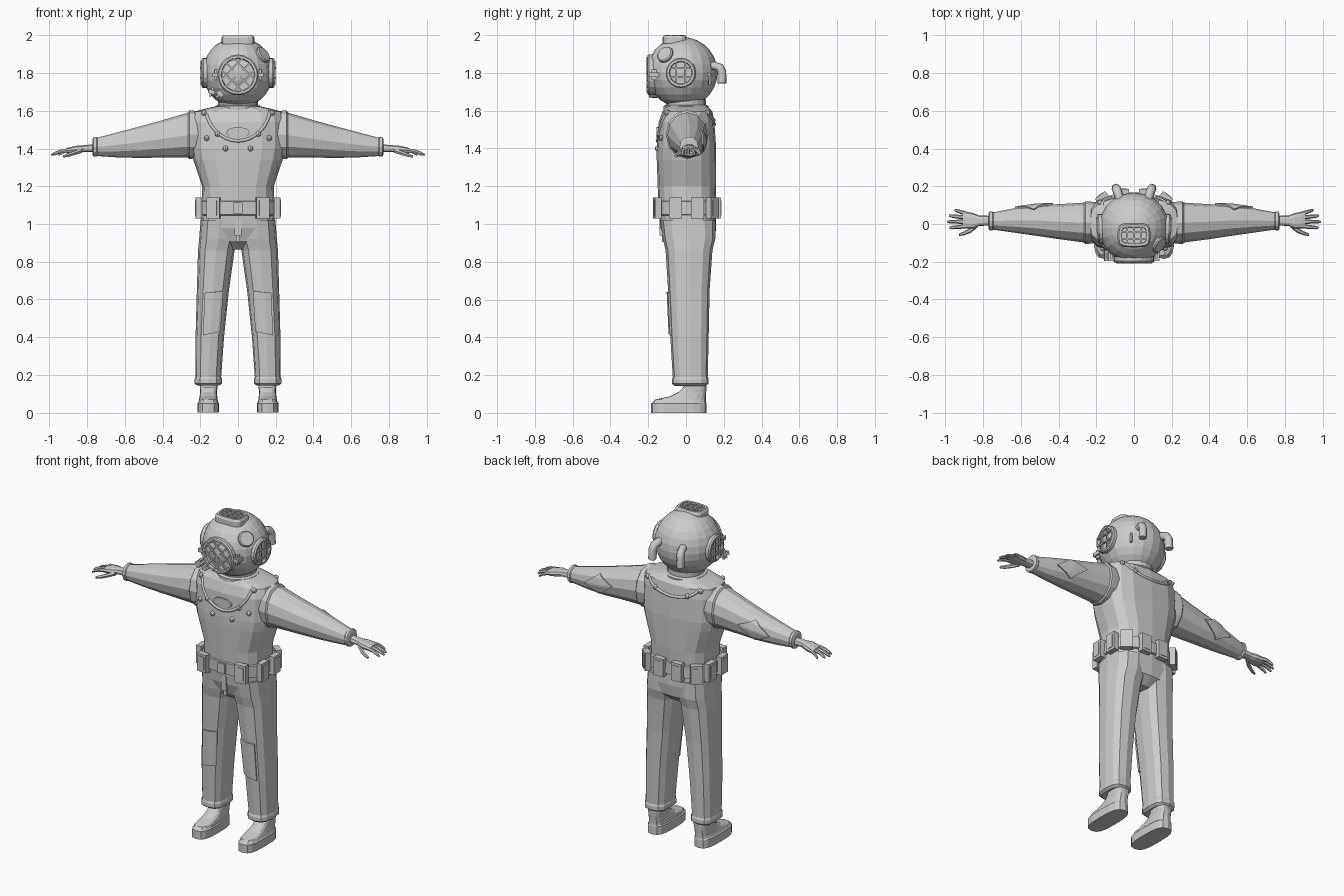
import bpy, bmesh
from math import cos, sin, pi, sqrt, radians
from mathutils import Matrix, Vector
from mathutils.bvhtree import BVHTree

if "Cube" in bpy.data.objects:
    bpy.data.objects.remove(bpy.data.objects["Cube"])


def finish(name, bm, mirror=False):
    bmesh.ops.recalc_face_normals(bm, faces=bm.faces)
    me = bpy.data.meshes.new(name)
    bm.to_mesh(me)
    bm.free()
    ob = bpy.data.objects.new(name, me)
    bpy.context.collection.objects.link(ob)
    if mirror:
        ob.modifiers.new("Mirror", 'MIRROR').use_clip = False
    return ob


def skin(bm, rings, caps=True):
    loops = [[bm.verts.new(p) for p in r] for r in rings]
    n = len(loops[0])
    for a, b in zip(loops, loops[1:]):
        for i in range(n):
            j = (i + 1) % n
            bm.faces.new((a[i], a[j], b[j], b[i]))
    if caps:
        bm.faces.new(loops[0])
        bm.faces.new(loops[-1])


def oval(hx, hy, n, e):
    pts = []
    for i in range(n):
        c, s = cos(2 * pi * i / n), sin(2 * pi * i / n)
        pts.append((hx * abs(c) ** (2 / e) * (1 if c > 0 else -1),
                    hy * abs(s) ** (2 / e) * (1 if s > 0 else -1)))
    return pts


def upright(name, secs, n=16, e=2.8, mirror=False):
    """Stack of sections (z, x0, x1, y0, y1)."""
    bm = bmesh.new()
    skin(bm, [[((x0 + x1) / 2 + u, (y0 + y1) / 2 + v, z)
               for u, v in oval((x1 - x0) / 2, (y1 - y0) / 2, n, e)]
              for z, x0, x1, y0, y1 in secs])
    return finish(name, bm, mirror)


def sideways(name, secs, n=12, e=2.1):
    """Row of sections (x, y0, y1, z0, z1), mirrored to both sides."""
    bm = bmesh.new()
    skin(bm, [[(x, (y0 + y1) / 2 + u, (z0 + z1) / 2 + v)
               for u, v in oval((y1 - y0) / 2, (z1 - z0) / 2, n, e)]
              for x, y0, y1, z0, z1 in secs])
    return finish(name, bm, True)


def add_box(bm, size, M):
    bmesh.ops.create_cube(bm, size=1, matrix=M @ Matrix.Diagonal((*size, 1)))


def lathe(bm, profile, M, n=20):
    skin(bm, [[M @ Vector((r * cos(2 * pi * i / n), r * sin(2 * pi * i / n), z))
               for i in range(n)] for r, z in profile])


def facing(pos, direction):
    return Matrix.Translation(pos) @ Vector(direction).to_track_quat('Z', 'Y').to_matrix().to_4x4()


def port(name, M, R, offsets, turn, mirror=False):
    """Round window: rim, glass and a crossed bar guard."""
    bm = bmesh.new()
    lathe(bm, [(R, -.035), (R, .004), (R - .006, .012), (R - .018, .012),
               (R - .022, .0), (.01, .0)], M)
    for a in (turn, turn + 90):
        for d in offsets:
            T = M @ Matrix.Rotation(radians(a), 4, 'Z') @ Matrix.Translation((0, d, .012))
            add_box(bm, (2 * sqrt((R - .012) ** 2 - d * d), .008, .01), T)
    return finish(name, bm, mirror)


def tube(name, pts, r, mirror=False, cyclic=False):
    cu = bpy.data.curves.new(name, 'CURVE')
    cu.dimensions = '3D'
    cu.bevel_depth, cu.bevel_resolution, cu.use_fill_caps = r, 1, True
    sp = cu.splines.new('POLY')
    sp.points.add(len(pts) - 1)
    for p, co in zip(sp.points, pts):
        p.co = (*co, 1)
    sp.use_cyclic_u = cyclic
    ob = bpy.data.objects.new(name, cu)
    bpy.context.collection.objects.link(ob)
    if mirror:
        ob.modifiers.new("Mirror", 'MIRROR')
    return ob


def tree(ob):
    return BVHTree.FromPolygons([v.co for v in ob.data.vertices],
                                [p.vertices for p in ob.data.polygons])


def hit(bvh, x, z, side):
    p = bvh.ray_cast(Vector((x, side, z)), Vector((0, -side, 0)))[0]
    return p if p else Vector((x, 0, z))


def patch(name, bvh, corners, side, n=8):
    """Cloth patch draped on a surface from the front (-1) or back (1)."""
    a, b, c, d = [Vector(p) for p in corners]
    bm = bmesh.new()
    g = []
    for i in range(n + 1):
        for j in range(n + 1):
            q = a.lerp(b, i / n).lerp(d.lerp(c, i / n), j / n)
            g.append(bm.verts.new(hit(bvh, q.x, q.y, side) + Vector((0, side * .004, 0))))
    for i in range(n):
        for j in range(n):
            k = i * (n + 1) + j
            bm.faces.new((g[k], g[k + 1], g[k + n + 2], g[k + n + 1]))
    ob = finish(name, bm, True)
    s = ob.modifiers.new("Solidify", 'SOLIDIFY')
    s.thickness, s.offset = .01, 0
    return ob


# suit body, legs and boots
torso = upright("suit_torso", [(z, -w, w, a, b) for z, w, a, b in (
    (1.625, .11, -.10, .11), (1.612, .17, -.115, .125), (1.595, .235, -.125, .14),
    (1.54, .25, -.145, .15), (1.40, .25, -.155, .16), (1.34, .237, -.155, .16),
    (1.2, .19, -.15, .16), (1.08, .193, -.145, .155), (.98, .197, -.135, .16),
    (.91, .17, -.11, .15), (.865, .05, -.06, .10))])
leg = upright("suit_leg", [
    (1.02, .0, .198, -.135, .155), (.92, .003, .206, -.122, .155), (.86, .018, .212, -.108, .14),
    (.65, .048, .218, -.095, .125), (.40, .074, .225, -.083, .12), (.19, .089, .226, -.07, .115),
    (.178, .085, .23, -.075, .12), (.155, .085, .23, -.075, .12), (.143, .10, .215, -.06, .105)],
    12, 2.8, True)
upright("boot", [(0, .10, .215, -.185, .108), (.05, .10, .215, -.185, .108),
                 (.056, .106, .21, -.178, .106), (.07, .108, .206, -.165, .106),
                 (.088, .11, .203, -.085, .106), (.11, .112, .201, -.04, .107),
                 (.135, .108, .202, -.015, .108), (.17, .108, .205, -.01, .108)], 16, 3, True)

# sleeves with armhole seam and cuff
arm = sideways("sleeve", [(.20, -.10, .115, 1.355, 1.595), (.245, -.106, .12, 1.345, 1.602),
                          (.258, -.106, .12, 1.345, 1.602), (.265, -.098, .113, 1.352, 1.59),
                          (.40, -.08, .105, 1.352, 1.55), (.52, -.062, .10, 1.35, 1.517),
                          (.64, -.045, .082, 1.353, 1.485), (.745, -.03, .062, 1.36, 1.457),
                          (.75, -.034, .066, 1.357, 1.461), (.765, -.034, .066, 1.357, 1.461),
                          (.77, -.025, .056, 1.365, 1.45)])

# hands: palm, four fingers and thumb
sideways("palm", [(.75, -.008, .043, 1.38, 1.425), (.82, -.01, .045, 1.38, 1.418),
                  (.85, -.025, .058, 1.374, 1.416), (.89, -.024, .066, 1.372, 1.408),
                  (.91, -.018, .06, 1.374, 1.402)], 10, 2.6)
for name, y0, y1, tip in (("index_finger", -.012, -.02, .978), ("middle_finger", .012, .012, .99),
                          ("ring_finger", .034, .044, .98), ("little_finger", .055, .074, .95)):
    L = tip - .89
    sideways(name, [(.89 + L * t, y0 + (y1 - y0) * t - r, y0 + (y1 - y0) * t + r,
                     1.392 - .026 * t * t - r, 1.392 - .026 * t * t + r)
                    for t, r in ((0, .0115), (.5, .0105), (.88, .009), (1, .005))], 6, 2)
sideways("thumb", [(.83, -.02, .012, 1.374, 1.404), (.865, -.047, -.018, 1.364, 1.39),
                   (.90, -.06, -.039, 1.354, 1.376), (.928, -.064, -.05, 1.351, 1.365)], 6, 2)

# cloth patches and fly
tt, lt, at = tree(torso), tree(leg), tree(arm)
patch("knee_patch", lt, [(.095, .43), (.185, .41), (.175, .635), (.08, .645)], -1)
patch("elbow_patch", at, [(.43, 1.45), (.53, 1.372), (.63, 1.42), (.53, 1.492)], 1)
bm = bmesh.new()
add_box(bm, (.035, .02, .09), Matrix.Translation((0, -.13, .985)))
add_box(bm, (.02, .02, .05), Matrix.Translation((0, -.118, .93)))
finish("fly_flap", bm)

# weight belt
upright("belt", [(z, -w, w, a, b) for z, w, a, b in (
    (1.045, .19, -.14, .15), (1.05, .204, -.153, .168), (1.12, .202, -.155, .166),
    (1.125, .185, -.14, .15))])
bm = bmesh.new()
for x, y, a in ((.13, -.152, 8), (.208, -.055, 88), (.208, .06, 92), (.17, .14, 140), (.06, .168, 180)):
    M = Matrix.Translation((x, y, 1.085)) @ Matrix.Rotation(radians(a), 4, 'Z')
    add_box(bm, (.068, .034, .11), M)
    add_box(bm, (.04, .04, .08), M)
finish("belt_weights", bm, True)
bm = bmesh.new()
add_box(bm, (.05, .02, .06), Matrix.Translation((0, -.155, 1.085)))
finish("belt_buckle", bm)

# breastplate rim, bolts and oval tag, set on the chest and back
rim = []
for i in range(32):
    t = 2 * pi * i / 32
    c = cos(t)
    z = 1.598 - (.158 if c > 0 else .07) * abs(c) ** 1.2
    rim.append(hit(tt, .168 * sin(t), z, -1 if c > 0 else 1))
tube("breastplate_rim", rim, .009, cyclic=True)
bm = bmesh.new()
for x, z, s in ((.165, 1.455, -1), (.108, 1.478, -1), (.066, 1.40, -1), (.18, 1.588, -1),
                (.18, 1.588, 1), (.11, 1.55, 1)):
    bmesh.ops.create_uvsphere(bm, u_segments=8, v_segments=6, radius=.015,
                              matrix=Matrix.Translation(hit(tt, x, z, s)))
finish("breastplate_bolts", bm, True)
bm = bmesh.new()
y = hit(tt, 0, 1.485, -1).y
skin(bm, [[(u, y + d, 1.485 + v) for u, v in oval(.062, .028, 16, 2)] for d in (.01, -.006)])
finish("chest_tag", bm)

# helmet shell and neck ring
C = Vector((0, -.02, 1.803))
bm = bmesh.new()
bmesh.ops.create_uvsphere(bm, u_segments=20, v_segments=14, radius=.187, matrix=Matrix.Translation(C))
finish("helmet_shell", bm)
bm = bmesh.new()
lathe(bm, [(.12, -.025), (.12, .0), (.105, .006), (.105, .035)], Matrix.Translation((0, 0, 1.625)))
finish("neck_ring", bm)

# helmet windows
port("front_window", facing((0, -.193, 1.79), (0, -1, 0)), .108, (-.045, 0, .045), 45)
port("side_window", facing((.181, -.027, 1.80), (1, -.04, 0)), .08, (-.024, .024), 0, True)
upright("top_window", [(z, -w, w, -.06 - d, -.06 + d) for z, w, d in (
    (1.955, .088, .064), (1.985, .088, .064), (1.998, .08, .057), (1.998, .068, .045),
    (1.99, .066, .043))], 16, 4)
bm = bmesh.new()
for x in (-.035, 0, .035):
    add_box(bm, (.008, .1, .009), Matrix.Translation((x, -.06, 1.9955)))
for y in (-.078, -.042):
    add_box(bm, (.145, .008, .009), Matrix.Translation((0, y, 1.9955)))
finish("top_window_guard", bm)

# hinge and wing nuts beside the front window
bm = bmesh.new()
for x, z, a in ((.118, 1.79, 0), (-.118, 1.79, 0), (-.095, 1.69, 45), (-.14, 1.70, 20)):
    M = Matrix.Translation((x, -.168, z)) @ Matrix.Rotation(radians(a), 4, 'Y')
    add_box(bm, (.035, .055, .022), M)
    add_box(bm, (.012, .03, .055), M)
finish("window_clamps", bm)

# round plug, air elbows and small valve lever
d = Vector((.14, -.095, .10)).normalized()
bm = bmesh.new()
lathe(bm, [(.046, -.02), (.046, .008), (.04, .014), (.01, .014)], facing(C + d * .182, d), 14)
finish("helmet_plug", bm)
tube("air_elbow", [(.07, .10, 1.835), (.08, .15, 1.838), (.09, .178, 1.83), (.094, .19, 1.805),
                   (.096, .19, 1.745)], .024, True)
tube("valve_lever", [(.115, .11, 1.80), (.128, .127, 1.79), (.128, .127, 1.735)], .007)
